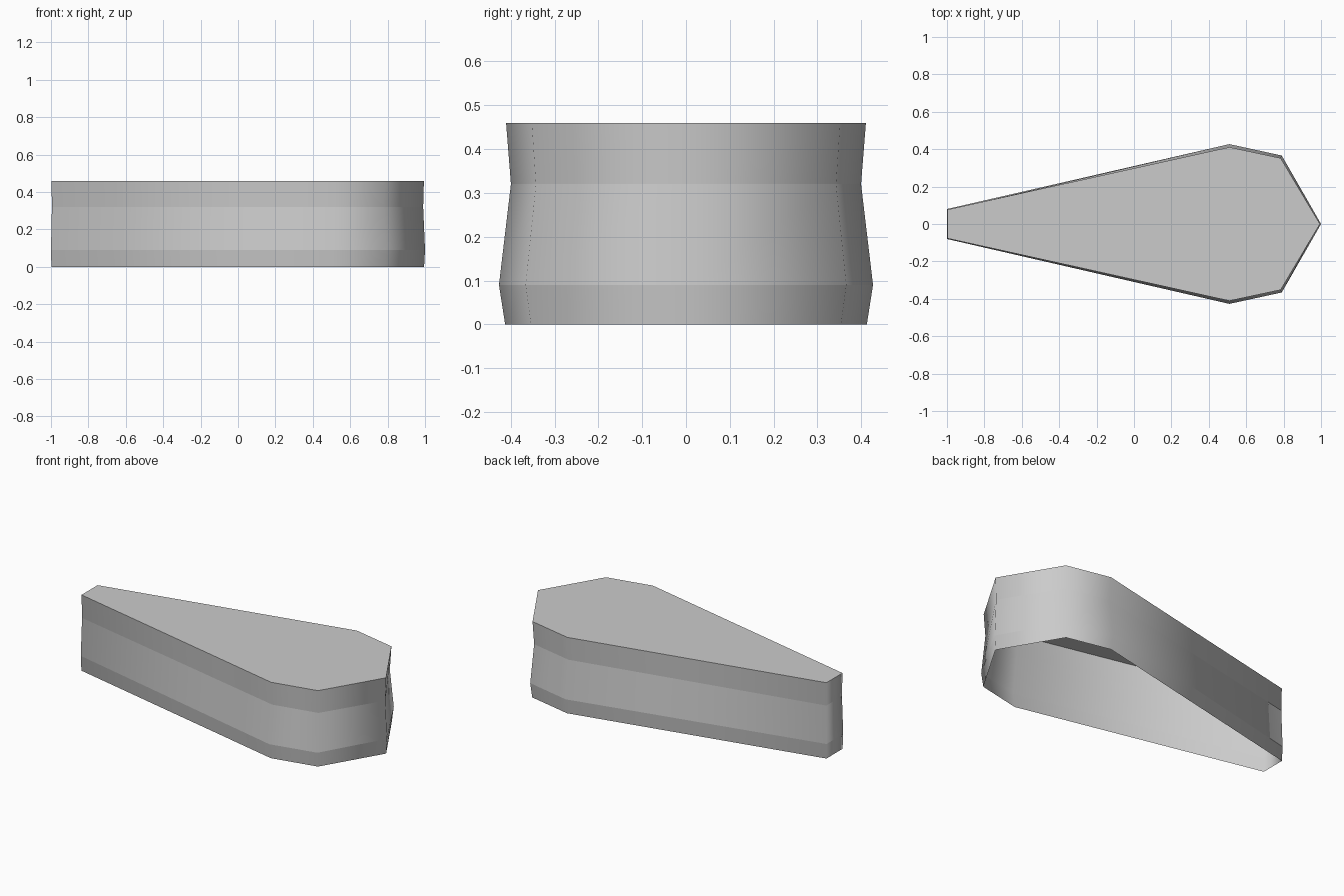
import bpy
import bmesh

cube = bpy.data.objects.get("Cube")
if cube:
    bpy.data.objects.remove(cube, do_unlink=True)

# Plain grey
grey = bpy.data.materials.new("plain grey")
grey.use_nodes = True
colour = (0.6, 0.6, 0.6, 1)
grey.diffuse_color = colour
grey.node_tree.nodes["Principled BSDF"].inputs["Base Color"].default_value = colour

# Half of the tapered outline, from the pointed end to the narrow end
half = [(1.0, 0.0), (0.79, 0.366), (0.51, 0.427), (-1.0, 0.08)]
outline = half + [(x, -y) for x, y in reversed(half[1:])]

# Wall levels: height, width scale, inset of the ends
levels = [(0.0, 0.967, 0.005), (0.09, 1.0, 0.0),
          (0.32, 0.936, 0.01), (0.46, 0.962, 0.006)]


def ring(bm, height, scale, inset):
    verts = []
    for x, y in outline:
        if x > 0.6:
            x -= inset
        elif x < 0:
            x += inset / 2
        verts.append(bm.verts.new((x, y * scale, height)))
    return verts


bm = bmesh.new()
rings = [ring(bm, *level) for level in levels]
count = len(outline)

# Banded side walls, open underneath
for low, high in zip(rings, rings[1:]):
    for i in range(count):
        j = (i + 1) % count
        face = bm.faces.new((low[i], low[j], high[j], high[i]))
        face.smooth = True

# Flat lid
bm.faces.new(rings[-1])

# Crisp horizontal creases, walls stay smooth around the corners
for edge in bm.edges:
    a, b = edge.verts
    if abs(a.co.z - b.co.z) < 0.001:
        edge.smooth = False

mesh = bpy.data.meshes.new("tapered_shell")
bm.to_mesh(mesh)
bm.free()
mesh.materials.append(grey)
shell = bpy.data.objects.new("tapered_shell", mesh)
bpy.context.collection.objects.link(shell)
